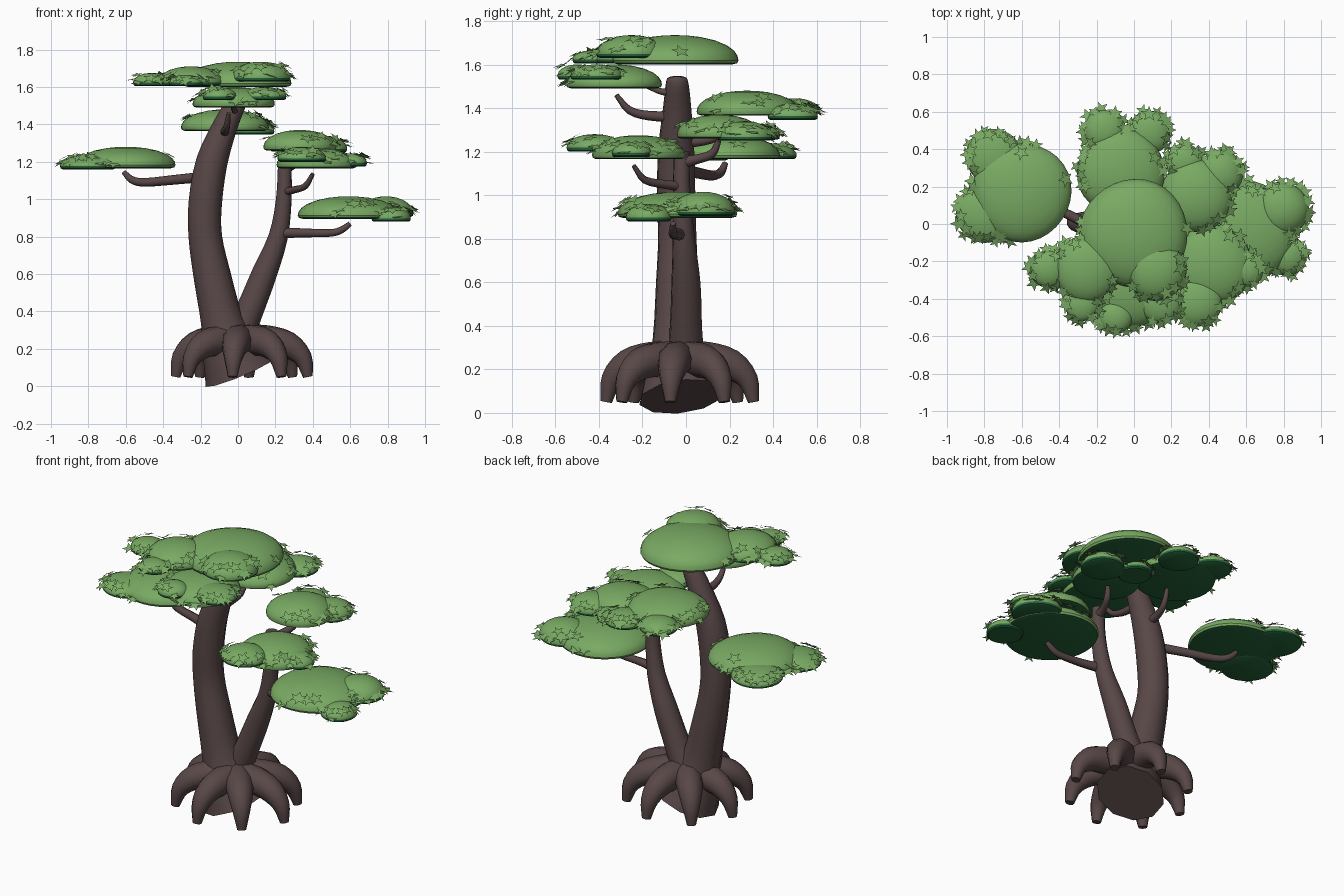
import bpy, bmesh, math, random
from mathutils import Vector, Matrix

if "Cube" in bpy.data.objects:
    bpy.data.objects.remove(bpy.data.objects["Cube"])

random.seed(7)


def material(name, rgb):
    m = bpy.data.materials.new(name)
    m.diffuse_color = (*rgb, 1)
    m.use_nodes = True
    m.node_tree.nodes["Principled BSDF"].inputs["Base Color"].default_value = m.diffuse_color
    return m


BARK = material("brown bark", (0.10, 0.064, 0.064))
GREEN = material("leaf green", (0.19, 0.40, 0.125))
DARK = material("shaded underside green", (0.018, 0.125, 0.042))


def finish(bm, name, mats, angle=40):
    mesh = bpy.data.meshes.new(name)
    bm.to_mesh(mesh)
    bm.free()
    for m in mats:
        mesh.materials.append(m)
    obj = bpy.data.objects.new(name, mesh)
    bpy.context.collection.objects.link(obj)
    if angle:
        bpy.ops.object.select_all(action='DESELECT')
        obj.select_set(True)
        bpy.context.view_layer.objects.active = obj
        bpy.ops.object.shade_smooth_by_angle(angle=math.radians(angle))
    return obj


def smooth_path(pts, steps):
    """Catmull-Rom through (x, y, z, radius) points."""
    p = [Vector(q) for q in pts]
    p = [2 * p[0] - p[1]] + p + [2 * p[-1] - p[-2]]
    out = []
    for i in range(1, len(p) - 2):
        a, b, c, d = p[i - 1:i + 3]
        for k in range(steps):
            t = k / steps
            out.append(0.5 * (2 * b + (c - a) * t + (2 * a - 5 * b + 4 * c - d) * t * t
                              + (3 * b - a - 3 * c + d) * t ** 3))
    return out + [p[-2]]


def limb(name, pts, sides=10, steps=3):
    """Tapered tube swept along a path, with closed ends."""
    path = smooth_path(pts, steps)
    bm = bmesh.new()
    rings = []
    side = None
    for i, q in enumerate(path):
        t = (path[min(i + 1, len(path) - 1)] - path[max(i - 1, 0)]).xyz.normalized()
        if side is None:
            side = t.orthogonal().normalized()
        side = (side - t * side.dot(t)).normalized()
        up = t.cross(side)
        rings.append([bm.verts.new(q.xyz + q.w * (side * math.cos(a) + up * math.sin(a)))
                      for a in (2 * math.pi * k / sides for k in range(sides))])
    for r0, r1 in zip(rings, rings[1:]):
        for k in range(sides):
            j = (k + 1) % sides
            bm.faces.new((r0[k], r0[j], r1[j], r1[k]))
    bm.faces.new(rings[0][::-1])
    bm.faces.new(rings[-1])
    return finish(bm, name, [BARK], 55)


# Trunks: a thick leaning one with a tilted cut base, and a thinner second one
limb("main_trunk", [(0.01, -0.02, 0.075, 0.20), (-0.04, -0.035, 0.20, 0.155),
                    (-0.085, -0.04, 0.35, 0.115), (-0.14, -0.04, 0.60, 0.10),
                    (-0.175, -0.04, 0.80, 0.09), (-0.175, -0.045, 0.98, 0.09),
                    (-0.14, -0.045, 1.2, 0.085), (-0.065, -0.04, 1.4, 0.066),
                    (-0.005, -0.04, 1.52, 0.052), (0.0, -0.04, 1.54, 0.038)], 10)
limb("second_trunk", [(-0.02, 0.0, 0.22, 0.09), (0.06, 0.0, 0.40, 0.075),
                      (0.14, 0.0, 0.60, 0.068), (0.215, -0.01, 0.80, 0.052),
                      (0.245, -0.02, 1.0, 0.042), (0.25, -0.02, 1.2, 0.036)], 10)

# Arching stilt roots all round the base, thick at the shoulder and narrow at the foot
for n in range(8):
    a = math.radians(-97 + 45 * n)
    s = random.uniform(0.98, 1.03)
    limb("root_%d" % (n + 1),
         [(0.015 + 1.05 * s * r * math.cos(a), -0.03 + s * r * math.sin(a), z, w)
          for r, z, w in ((0.02, 0.25, 0.08), (0.13, 0.245, 0.082), (0.24, 0.22, 0.072),
                          (0.315, 0.15, 0.05), (0.34, 0.05, 0.026))], 10)

# Branches reaching up under each leaf pad
limb("left_branch", [(-0.18, -0.04, 1.12, 0.028), (-0.33, 0.04, 1.105, 0.026),
                     (-0.50, 0.12, 1.09, 0.023), (-0.57, 0.16, 1.105, 0.02),
                     (-0.61, 0.18, 1.145, 0.014)], 8)
limb("right_branch", [(0.21, -0.02, 0.82, 0.03), (0.35, -0.05, 0.82, 0.024),
                      (0.50, -0.06, 0.82, 0.02), (0.56, -0.06, 0.84, 0.018),
                      (0.60, -0.06, 0.87, 0.013)], 8)
limb("right_front_branch", [(0.25, -0.02, 1.04, 0.023), (0.30, -0.10, 1.05, 0.02),
                            (0.36, -0.19, 1.07, 0.017), (0.40, -0.24, 1.135, 0.011)], 8)
limb("right_back_branch", [(0.25, -0.02, 1.15, 0.03), (0.27, 0.05, 1.165, 0.022),
                           (0.30, 0.12, 1.19, 0.02), (0.32, 0.15, 1.25, 0.013)], 8)
limb("front_branch", [(-0.07, -0.04, 1.36, 0.026), (-0.07, -0.17, 1.365, 0.022),
                      (-0.06, -0.26, 1.39, 0.018), (-0.05, -0.32, 1.46, 0.011)], 8)
limb("back_branch", [(-0.12, -0.04, 1.24, 0.026), (-0.11, 0.08, 1.25, 0.022),
                     (-0.09, 0.16, 1.28, 0.018), (-0.08, 0.20, 1.36, 0.012)], 8)
limb("upper_twig", [(-0.01, -0.04, 1.47, 0.018), (-0.02, -0.11, 1.475, 0.015),
                    (-0.03, -0.18, 1.50, 0.01)], 8)


def add_dome(bm, x, y, z, r, h, main):
    """Cushion with a flat dark underside and a rounded top."""
    n = 32
    lip = 0.018
    prof = [(0.90 * r, 0), (0.98 * r, 0.006), (r, lip)]
    prof += [(r * math.cos(a) ** 0.95, lip + (h - lip) * math.sin(a) ** 0.97)
             for a in (math.radians(d) for d in (10, 22, 36, 52, 68, 80))]
    ph = random.uniform(0, 6.28)
    rings = []
    for pr, pz in prof:
        ring = []
        for k in range(n):
            a = 2 * math.pi * k / n
            q = pr * (1 + 0.015 * math.sin(3 * a + ph))
            ring.append(bm.verts.new((x + q * math.cos(a), y + q * math.sin(a), z + pz)))
        rings.append(ring)
    for i, (r0, r1) in enumerate(zip(rings, rings[1:])):
        for k in range(n):
            j = (k + 1) % n
            f = bm.faces.new((r0[k], r0[j], r1[j], r1[k]))
            f.material_index = 1 if i < (1 if main else 2) else 0
    tip = bm.verts.new((x, y, z + h))
    for k in range(n):
        bm.faces.new((rings[-1][k], rings[-1][(k + 1) % n], tip))
    bm.faces.new(rings[0][::-1]).material_index = 1


def add_star(bm, pos, normal, size):
    """Flat five-pointed leaf."""
    rot = normal.to_track_quat('Z', 'Y').to_matrix() @ Matrix.Rotation(random.uniform(0, 6.28), 3, 'Z')
    hub = bm.verts.new(pos)
    v = []
    for k in range(10):
        a = math.pi * k / 5
        q = size * (0.42 if k % 2 else 1)
        v.append(bm.verts.new(pos + rot @ Vector((q * math.cos(a), q * math.sin(a), 0))))
    for k in range(10):
        bm.faces.new((hub, v[k], v[(k + 1) % 10]))


# Leaf pads: each is a list of cushions (x, y, base z, radius, height), largest first
pads = {
    "left": [(-0.60, 0.17, 1.165, 0.265, 0.115), (-0.75, 0.36, 1.165, 0.15, 0.075),
             (-0.80, 0.05, 1.16, 0.15, 0.075)],
    "right": [(0.59, -0.04, 0.895, 0.275, 0.12), (0.79, 0.08, 0.905, 0.145, 0.11),
              (0.82, -0.17, 0.88, 0.105, 0.08)],
    "top": [(0.0, -0.05, 1.60, 0.29, 0.135), (-0.25, -0.24, 1.605, 0.18, 0.105),
            (-0.46, -0.24, 1.605, 0.10, 0.07), (0.12, -0.25, 1.63, 0.16, 0.105),
            (-0.28, -0.43, 1.605, 0.09, 0.06)],
    "front": [(-0.02, -0.33, 1.49, 0.22, 0.11), (0.14, -0.41, 1.53, 0.12, 0.07),
              (-0.10, -0.50, 1.53, 0.09, 0.07)],
    "back": [(-0.07, 0.28, 1.365, 0.235, 0.115), (-0.16, 0.50, 1.37, 0.11, 0.075),
             (0.08, 0.49, 1.345, 0.115, 0.075)],
    "right_back": [(0.33, 0.15, 1.26, 0.195, 0.11), (0.27, 0.33, 1.255, 0.10, 0.07),
                   (0.46, 0.27, 1.25, 0.125, 0.09)],
    "right_front": [(0.42, -0.22, 1.165, 0.215, 0.11), (0.34, -0.42, 1.20, 0.13, 0.08),
                    (0.60, -0.25, 1.175, 0.09, 0.07)],
}

for name, domes in pads.items():
    bm = bmesh.new()
    leaves = bmesh.new()
    for i, (x, y, z, r, h) in enumerate(domes):
        add_dome(bm, x, y, z, r, h, i == 0)
        # Star leaves around the outer rim, leaving the overlaps bare
        count = int(2 * math.pi * r / 0.042)
        for k in range(count):
            a = 2 * math.pi * (k + random.uniform(-0.4, 0.4)) / count
            e = math.radians(random.uniform(2, 42))
            out = r * math.cos(e) ** 0.95 + 0.008
            px, py = x + out * math.cos(a), y + out * math.sin(a)
            covered = any(math.hypot(px - d[0], py - d[1]) < d[3] * 0.92
                          for j, d in enumerate(domes) if j != i)
            inward = math.hypot(px, py) < math.hypot(x, y)
            if covered or (i == 0 and (inward or name == "top") and random.random() < 0.9):
                continue
            nrm = Vector((math.cos(a) * 0.5 + random.uniform(-0.3, 0.3),
                          math.sin(a) * 0.5 + random.uniform(-0.3, 0.3), 1)).normalized()
            add_star(leaves, Vector((px, py, z + 0.018 + h * math.sin(e) ** 0.97)), nrm,
                     random.uniform(0.036, 0.048))
    finish(bm, name + "_leaf_pad", [GREEN, DARK], 35)
    finish(leaves, name + "_star_leaves", [GREEN], None)
